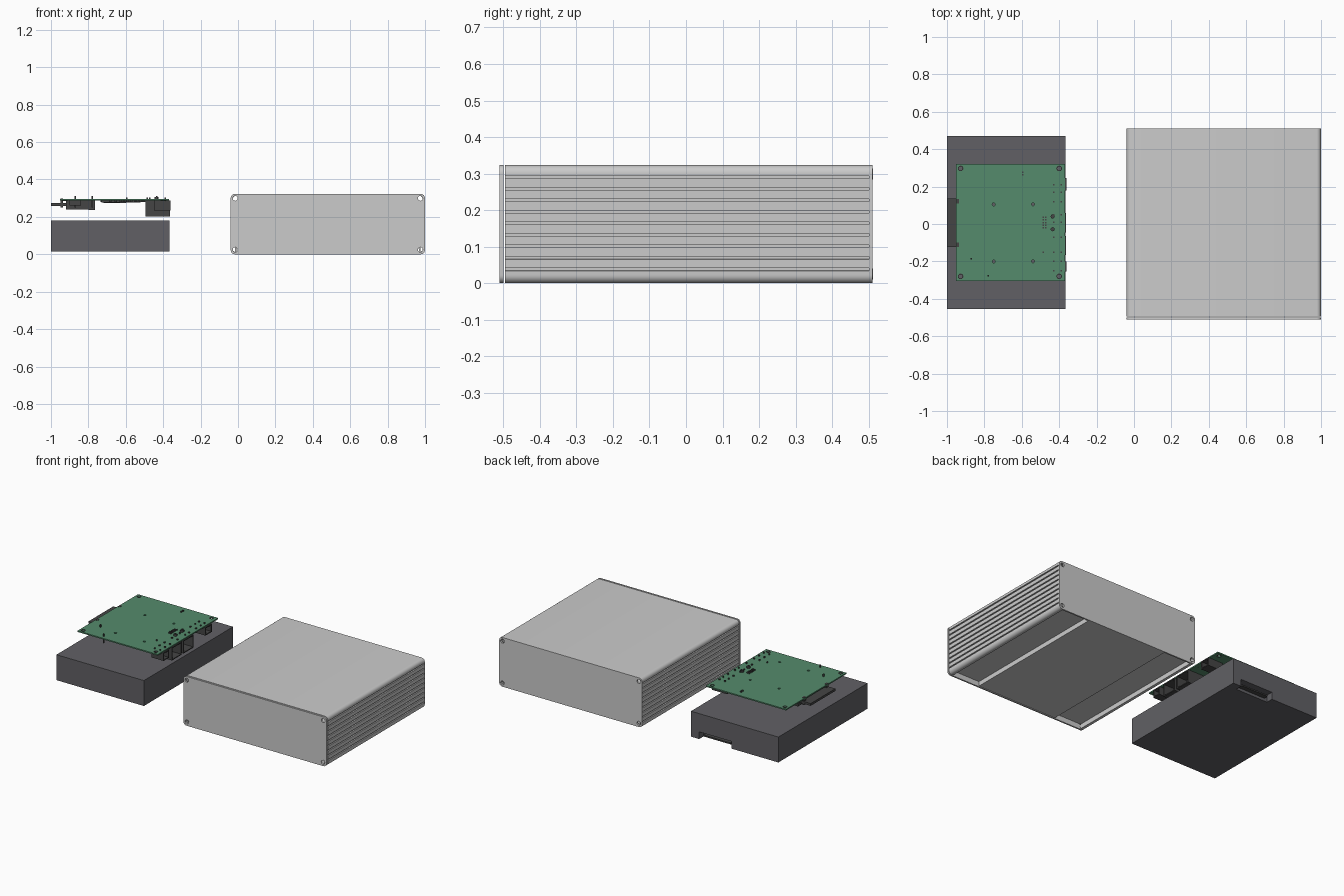
import bpy, bmesh, math, random
from math import cos, sin, pi

if "Cube" in bpy.data.objects:
    bpy.data.objects.remove(bpy.data.objects["Cube"])
random.seed(4)


def material(name, c):
    m = bpy.data.materials.new(name)
    m.diffuse_color = (*c, 1)
    m.use_nodes = True
    m.node_tree.nodes["Principled BSDF"].inputs["Base Color"].default_value = m.diffuse_color
    return m


GREEN = material("board_green", (0.09, 0.26, 0.15))
DARK = material("dark_casing", (0.12, 0.118, 0.13))
BLACK = material("connector_dark", (0.06, 0.06, 0.06))


def finish(ob, mat=None, smooth=False):
    if mat:
        ob.data.materials.append(mat)
    if smooth:
        bpy.ops.object.select_all(action='DESELECT')
        ob.select_set(True)
        bpy.context.view_layer.objects.active = ob
        bpy.ops.object.shade_smooth_by_angle(angle=math.radians(35))
    return ob


def circle(cx, cy, r, n=20):
    return [(cx + r * cos(2 * pi * i / n), cy + r * sin(2 * pi * i / n)) for i in range(n)]


def arc(cx, cy, r, start, n=6):
    return [(cx + r * cos(start + pi / 2 * i / n), cy + r * sin(start + pi / 2 * i / n))
            for i in range(n + 1)]


def extrude(name, loops, depth, loc, upright=False, mat=None):
    """Filled 2D outline with holes, extruded along z (or along y when upright)."""
    cu = bpy.data.curves.new(name, 'CURVE')
    cu.dimensions = '2D'
    cu.fill_mode = 'BOTH'
    cu.extrude = depth / 2
    for loop in loops:
        s = cu.splines.new('POLY')
        s.points.add(len(loop) - 1)
        for p, (x, y) in zip(s.points, loop):
            p.co = (x, y, 0, 1)
        s.use_cyclic_u = True
    tmp = bpy.data.objects.new(name + "_tmp", cu)
    bpy.context.collection.objects.link(tmp)
    bpy.context.view_layer.update()
    me = bpy.data.meshes.new_from_object(tmp.evaluated_get(bpy.context.evaluated_depsgraph_get()))
    bpy.data.objects.remove(tmp)
    bm = bmesh.new()
    bm.from_mesh(me)
    bmesh.ops.remove_doubles(bm, verts=bm.verts, dist=1e-5)
    bmesh.ops.recalc_face_normals(bm, faces=bm.faces)
    bm.to_mesh(me)
    bm.free()
    ob = bpy.data.objects.new(name, me)
    bpy.context.collection.objects.link(ob)
    ob.location = loc
    if upright:
        ob.rotation_euler.x = pi / 2
    return finish(ob, mat, True)


def boxes(name, spans, mat, socket=False):
    """Boxes as (x0,x1,y0,y1,z0,z1); socket sinks an opening into the +x face."""
    bm = bmesh.new()
    for x0, x1, y0, y1, z0, z1 in spans:
        vs = bmesh.ops.create_cube(bm, size=1)['verts']
        for v in vs:
            v.co = (x1 if v.co.x > 0 else x0, y1 if v.co.y > 0 else y0, z1 if v.co.z > 0 else z0)
        if socket:
            bm.normal_update()
            f = max({f for v in vs for f in v.link_faces}, key=lambda f: f.normal.x)
            bmesh.ops.inset_individual(bm, faces=[f], thickness=0.009)
            for v in f.verts:
                v.co.z += 0 
            new = bmesh.ops.extrude_discrete_faces(bm, faces=[f])['faces'][0]
            bmesh.ops.translate(bm, verts=new.verts, vec=(-0.07, 0, 0))
    bmesh.ops.recalc_face_normals(bm, faces=bm.faces)
    me = bpy.data.meshes.new(name)
    bm.to_mesh(me)
    bm.free()
    ob = bpy.data.objects.new(name, me)
    bpy.context.collection.objects.link(ob)
    return finish(ob, mat)


# Enclosure: outline in x (about its middle) and z
CX, HW, H, R = 0.48, 0.519, 0.323, 0.022
grooves = [0.038 + 0.0315 * i for i in range(9)]


def ribbed_side():
    pts = []
    for z in grooves:
        pts += [(HW, z - 0.004), (HW - 0.007, z - 0.003), (HW - 0.007, z + 0.003), (HW, z + 0.004)]
    return pts


def mirrored(half):
    return half + [(-x, z) for x, z in reversed(half)]


# Extruded shell, with two long channels underneath
outer = [(0.29, 0), (0.29, 0.03), (0.487, 0.03), (0.487, 0)]
outer += arc(HW - R, R, R, -pi / 2) + ribbed_side() + arc(HW - R, H - R, R, 0)
inner = [(0.278, 0.012), (0.278, 0.042), (0.496, 0.042), (0.496, 0.012),
         (0.507, 0.02), (0.507, H - 0.02), (0.499, H - 0.012)]
extrude("enclosure_shell", [mirrored(outer), mirrored(inner)], 0.996, (CX, 0.003, 0), True)

# End panels with screw holes in the corners
panel = mirrored(arc(HW - R, R, R, -pi / 2) + arc(HW - R, H - R, R, 0))
holes = [circle(sx * 0.495, z, 0.013) for sx in (-1, 1) for z in (0.025, H - 0.024)]
for name, y in (("front_panel", -0.505), ("back_panel", 0.506)):
    extrude(name, [panel] + holes, 0.01, (CX, y, 0), True)

# Thin countersunk rims around the panel holes
for name, y in (("front_hole_rims", -0.5102), ("back_hole_rims", 0.5112)):
    rims = [l for sx in (-1, 1) for z in (0.025, H - 0.024)
            for l in (circle(sx * 0.495, z, 0.0155), circle(sx * 0.495, z, 0.013))]
    extrude(name, rims, 0.0006, (CX, y, 0), True)

# Storage drive: solid block with a connector notch at the back
drive = boxes("drive_body", [(-1.0, -0.365, -0.455, 0.47, 0.015, 0.182)], DARK)
cut = boxes("notch_cutter", [(-0.66, -0.425, 0.425, 0.5, 0.0, 0.062)], None)
cut.hide_render = True
mod = drive.modifiers.new("notch", 'BOOLEAN')
mod.operation, mod.object, mod.solver = 'DIFFERENCE', cut, 'EXACT'
bpy.context.view_layer.objects.active = drive
bpy.ops.object.modifier_apply(modifier="notch")
bpy.data.objects.remove(cut)
boxes("drive_connector", [(-0.64, -0.445, 0.42, 0.455, 0.033, 0.042)], BLACK)

# Circuit board with mounting holes
bx0, bx1, by0, by1 = -0.952, -0.37, -0.305, 0.322
outline = [(bx0, by0), (bx1, by0), (bx1, by1), (bx0, by1)]
corner = [(x, y) for x in (-0.927, -0.4) for y in (-0.28, 0.297)]
middle = [(x, y) for x in (-0.75, -0.54) for y in (-0.2, 0.105)]
extrude("circuit_board", [outline] + [circle(x, y, 0.011) for x, y in corner]
        + [circle(x, y, 0.008) for x, y in middle], 0.008, (0, 0, 0.291), mat=GREEN)
rings = [l for x, y in corner for l in (circle(x, y, 0.015), circle(x, y, 0.011))]
extrude("mounting_rings", rings, 0.0096, (0, 0, 0.291), mat=BLACK)

# Ports hanging below the right edge
boxes("large_ports", [(-0.495, -0.364, -0.045, 0.06, 0.203, 0.288),
                      (-0.495, -0.364, -0.165, -0.065, 0.203, 0.288)], BLACK, True)
boxes("small_ports", [(-0.47, -0.362, 0.18, 0.245, 0.235, 0.288),
                      (-0.45, -0.362, -0.255, -0.2, 0.235, 0.288)], BLACK, True)

# Memory card in its socket at the left edge
boxes("memory_card", [(-1.0, -0.8, -0.122, 0.135, 0.259, 0.274)], BLACK)
boxes("card_socket", [(-0.92, -0.765, -0.14, -0.122, 0.24, 0.287),
                      (-0.92, -0.765, 0.135, 0.153, 0.24, 0.287),
                      (-0.8, -0.765, -0.14, 0.153, 0.237, 0.287),
                      (-0.92, -0.765, -0.14, 0.153, 0.24, 0.257)], BLACK)
boxes("edge_header", [(-0.95, -0.935, -0.122, -0.1, 0.25, 0.297),
                      (-0.95, -0.935, 0.11, 0.133, 0.25, 0.297)], BLACK)

# Chips and small parts on the underside
boxes("chips", [(-0.72, -0.6, -0.08, 0.04, 0.274, 0.288), (-0.64, -0.55, 0.16, 0.25, 0.277, 0.288),
                (-0.73, -0.63, -0.22, -0.13, 0.277, 0.288), (-0.87, -0.8, 0.19, 0.27, 0.272, 0.288),
                (-0.9, -0.84, -0.26, -0.2, 0.262, 0.288), (-0.57, -0.52, -0.03, 0.06, 0.278, 0.288)], BLACK)
small = []
for i in range(60):
    x, y = random.uniform(-0.74, -0.5), random.uniform(-0.28, 0.29)
    small.append((x, x + 0.014, y, y + 0.009, 0.28, 0.288))
boxes("small_components", small, BLACK)

# Solder pins showing through the top of the board
pins = [(-0.485 + 0.012 * a, -0.02 + 0.014 * b) for a in (0, 1) for b in range(5)]
pins += [(x, y) for x in (-0.43, -0.39) for y in (-0.25, -0.2, -0.15, -0.07, 0.01, 0.05, 0.12, 0.17, 0.21)]
pins += [(-0.595, 0.262), (-0.595, 0.278), (-0.87, -0.185), (-0.78, -0.278), (-0.485, -0.15)]
boxes("solder_pins", [(x - 0.004, x + 0.004, y - 0.004, y + 0.004, 0.287, 0.303) for x, y in pins], BLACK)
boxes("tall_pins", [(x - 0.004, x + 0.004, y - 0.004, y + 0.004, 0.25, 0.312)
                    for x, y in ((-0.87, -0.185), (-0.78, -0.278), (-0.435, 0.045), (-0.435, -0.03))], BLACK)
extrude("post_caps", [circle(-0.435, y, 0.011, 12) for y in (0.04, -0.028)], 0.012, (0, 0, 0.3), mat=BLACK)
